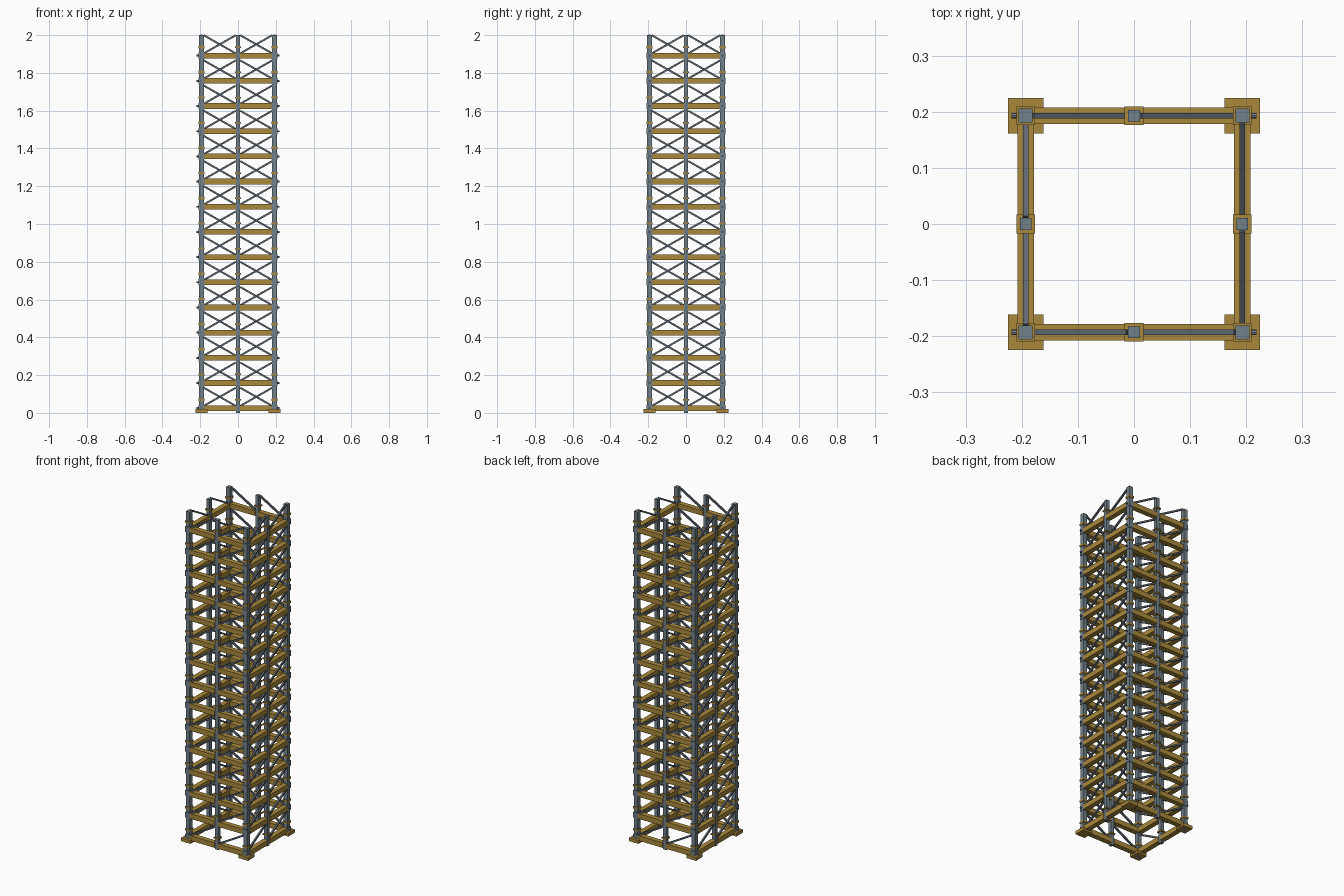
import bpy, bmesh, math
from mathutils import Matrix, Vector

if "Cube" in bpy.data.objects:
    bpy.data.objects.remove(bpy.data.objects["Cube"])

R, STEP, LEVELS = 0.193, 0.1333, 15
HALF = math.pi / 2

def material(name, col):
    m = bpy.data.materials.new(name)
    m.diffuse_color = (*col, 1)
    m.use_nodes = True
    m.node_tree.nodes["Principled BSDF"].inputs["Base Color"].default_value = m.diffuse_color
    return m

steel = material("blue grey steel", (0.17, 0.22, 0.26))
dark = material("dark steel", (0.11, 0.135, 0.165))
gold = material("ochre", (0.40, 0.25, 0.045))

def box(bm, c, s, rot=Matrix()):
    bmesh.ops.create_cube(bm, size=1, matrix=Matrix.Translation(c) @ rot @ Matrix.Diagonal((*s, 1)))

def finish(bm, name, mat):
    """Repeat the front face geometry round all four sides."""
    src = bm.copy()
    for k in range(1, 4):
        part = src.copy()
        bmesh.ops.rotate(part, verts=part.verts, matrix=Matrix.Rotation(k * HALF, 3, 'Z'))
        tmp = bpy.data.meshes.new("tmp")
        part.to_mesh(tmp)
        bm.from_mesh(tmp)
        bpy.data.meshes.remove(tmp)
        part.free()
    src.free()
    me = bpy.data.meshes.new(name)
    bm.to_mesh(me)
    bm.free()
    me.materials.append(mat)
    bpy.context.collection.objects.link(bpy.data.objects.new(name, me))

levels = [0.025 + i * STEP for i in range(LEVELS)]

# posts: one corner and one middle per side
bm = bmesh.new()
box(bm, (-R, -R, 1.0), (0.025, 0.025, 2.0))
box(bm, (0, -R, 1.0), (0.021, 0.021, 2.0))
finish(bm, "posts", steel)

# steel sleeves where beams meet posts
bm = bmesh.new()
for z in levels:
    box(bm, (-R, -R, z), (0.031, 0.031, 0.034))
finish(bm, "post_sleeves", steel)

# collars a little above each beam
bm = bmesh.new()
for z in levels:
    box(bm, (-R, -R, z + 0.045), (0.033, 0.033, 0.012))
    box(bm, (0, -R, z + 0.045), (0.033, 0.033, 0.008))
finish(bm, "post_collars", gold)

# horizontal beams, two per side between the posts
bm = bmesh.new()
for z in levels:
    for s in (-1, 1):
        box(bm, (s * R / 2, -R, z), (R - 0.021, 0.030, 0.030))
finish(bm, "beams", gold)

# single diagonals rising to the right as seen from outside
bm = bmesh.new()
for z in levels:
    for x0 in (-R, 0):
        a = Vector((x0 + 0.012, -R, z + 0.012))
        b = Vector((x0 + R - 0.012, -R, z + 0.108))
        d = b - a
        box(bm, (a + b) / 2, (d.length, 0.010, 0.010),
            Matrix.Rotation(-math.atan2(d.z, d.x), 4, 'Y'))
finish(bm, "diagonal_braces", dark)

# base plates under the corners
bm = bmesh.new()
box(bm, (-R, -R, 0.01), (0.063, 0.063, 0.02))
finish(bm, "base_plates", gold)

# bolts through the corners, along x
bm = bmesh.new()
for z in levels:
    for sy in (-1, 1):
        for sx in (-1, 1):
            bmesh.ops.create_cone(bm, cap_ends=True, segments=8, radius1=0.005, radius2=0.005, depth=0.012,
                                  matrix=Matrix.Translation((sx * 0.2125, sy * R, z)) @ Matrix.Rotation(HALF, 4, 'Y'))
me = bpy.data.meshes.new("corner_bolts")
bm.to_mesh(me)
bm.free()
me.materials.append(steel)
bpy.context.collection.objects.link(bpy.data.objects.new("corner_bolts", me))
